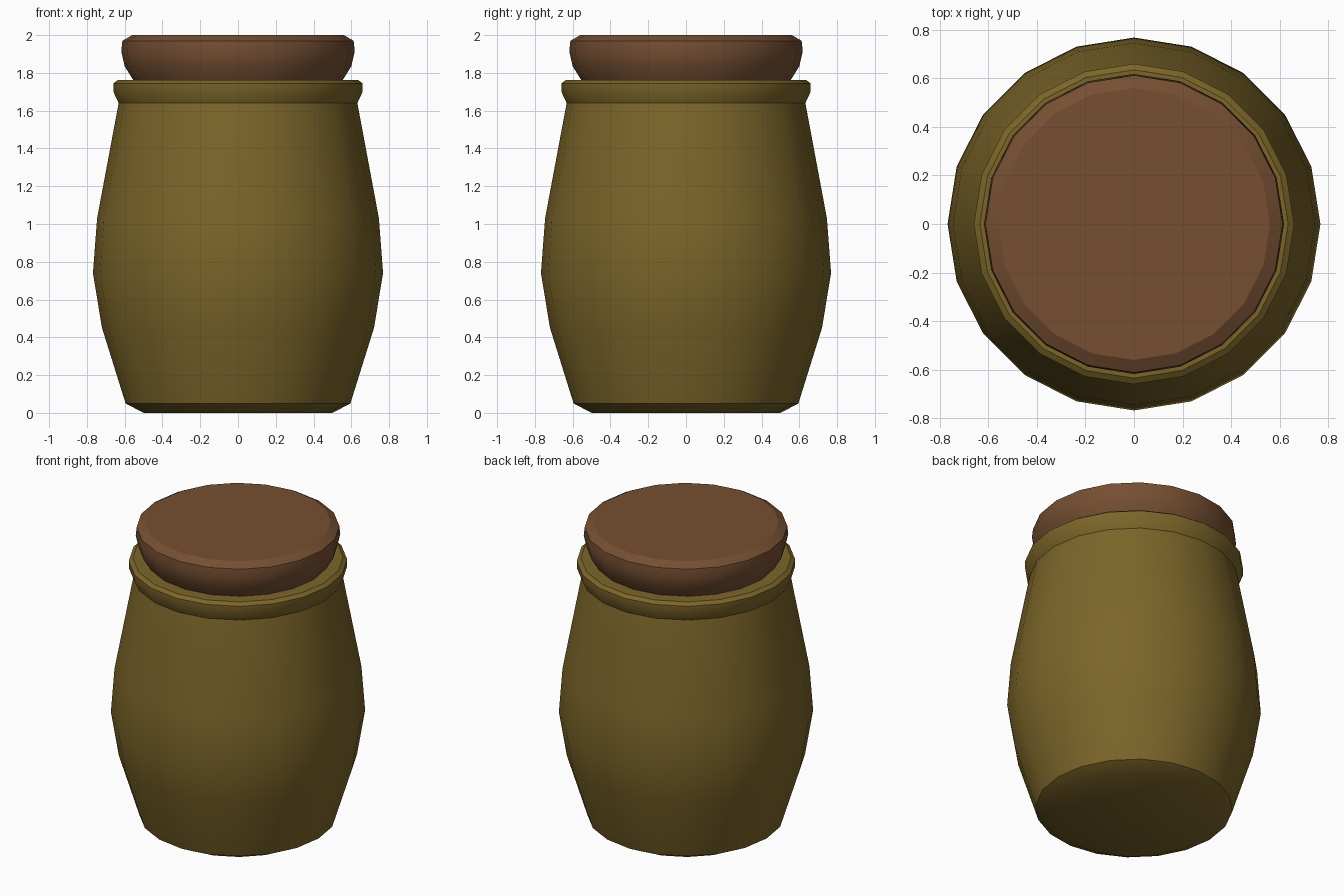
import bpy, bmesh, math

if "Cube" in bpy.data.objects:
    bpy.data.objects.remove(bpy.data.objects["Cube"])

SIDES = 20


def material(name, rgb):
    m = bpy.data.materials.new(name)
    m.diffuse_color = (*rgb, 1.0)
    m.use_nodes = True
    m.node_tree.nodes["Principled BSDF"].inputs["Base Color"].default_value = m.diffuse_color
    return m


def lathe(name, profile, mat):
    """Closed 20-sided turned solid from (radius, height) points, bottom to top."""
    bm = bmesh.new()
    rings = [[bm.verts.new((r * math.cos(2 * math.pi * i / SIDES),
                            r * math.sin(2 * math.pi * i / SIDES), z))
              for i in range(SIDES)] for r, z in profile]
    for a, b in zip(rings, rings[1:]):
        for i in range(SIDES):
            j = (i + 1) % SIDES
            bm.faces.new((a[i], a[j], b[j], b[i]))
    bm.faces.new(rings[0][::-1])
    bm.faces.new(rings[-1])
    me = bpy.data.meshes.new(name)
    bm.to_mesh(me)
    bm.free()
    me.materials.append(mat)
    ob = bpy.data.objects.new(name, me)
    bpy.context.collection.objects.link(ob)
    bpy.ops.object.select_all(action='DESELECT')
    ob.select_set(True)
    bpy.context.view_layer.objects.active = ob
    bpy.ops.object.shade_smooth_by_angle(angle=math.radians(30))
    return ob


olive = material("olive glaze", (0.20, 0.13, 0.022))
brown = material("brown cork", (0.18, 0.078, 0.032))

# Bulging jar with a flared rim
lathe("jar_body", [(0.50, 0.0), (0.595, 0.05), (0.72, 0.45), (0.768, 0.74),
                   (0.746, 1.03), (0.632, 1.64), (0.66, 1.70), (0.66, 1.745),
                   (0.635, 1.763), (0.54, 1.763)], olive)

# Lid resting on the rim
lathe("lid", [(0.55, 1.755), (0.60, 1.835), (0.618, 1.915),
              (0.612, 1.97), (0.56, 2.0)], brown)
